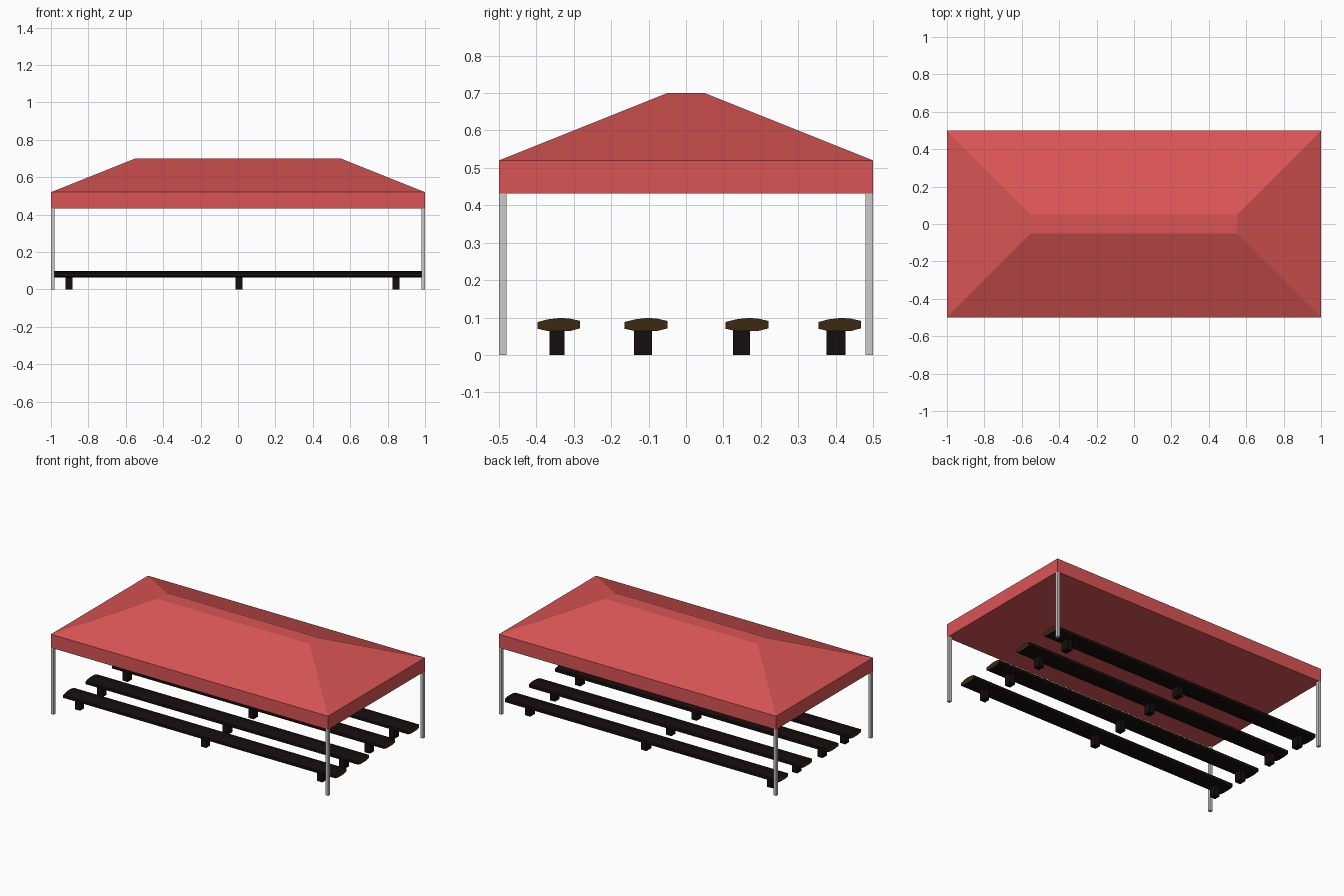
import bpy, bmesh

if "Cube" in bpy.data.objects:
    bpy.data.objects.remove(bpy.data.objects["Cube"])


def material(name, color):
    m = bpy.data.materials.new(name)
    m.diffuse_color = (*color, 1)
    m.use_nodes = True
    m.node_tree.nodes["Principled BSDF"].inputs["Base Color"].default_value = m.diffuse_color
    return m


RED = material("red_canvas", (0.70, 0.09, 0.09))
BARK = material("dark_wood", (0.008, 0.004, 0.004))
CUT = material("cut_wood", (0.045, 0.022, 0.006))


def loft(name, rings, mats=()):
    """Skin equal-length rings of points and cap both ends (caps use the last material)."""
    bm = bmesh.new()
    loops = [[bm.verts.new(p) for p in ring] for ring in rings]
    for a, b in zip(loops, loops[1:]):
        for i in range(len(a)):
            j = (i + 1) % len(a)
            bm.faces.new((a[i], a[j], b[j], b[i]))
    for cap in (loops[0], loops[-1]):
        bm.faces.new(cap).material_index = max(len(mats) - 1, 0)
    bmesh.ops.recalc_face_normals(bm, faces=bm.faces[:])
    me = bpy.data.meshes.new(name)
    bm.to_mesh(me)
    bm.free()
    for m in mats:
        me.materials.append(m)
    ob = bpy.data.objects.new(name, me)
    bpy.context.collection.objects.link(ob)
    return ob


def rect(x0, x1, y0, y1, z):
    return [(x0, y0, z), (x1, y0, z), (x1, y1, z), (x0, y1, z)]


def box(name, x, y, sx, sy, z0, z1, mats=()):
    b = (x - sx / 2, x + sx / 2, y - sy / 2, y + sy / 2)
    return loft(name, [rect(*b, z0), rect(*b, z1)], mats)


# Canopy: straight skirt with a truncated hip roof, closed underneath
loft("canopy", [rect(-1, 1, -0.5, 0.5, 0.432),
                rect(-1, 1, -0.5, 0.5, 0.52),
                rect(-0.55, 0.55, -0.05, 0.05, 0.70)], [RED])

# Corner posts
for sx in (-1, 1):
    for sy in (-1, 1):
        box("corner_post", sx * 0.99, sy * 0.49, 0.02, 0.02, 0, 0.432)

# Benches: long flattened log seats, each on three short legs
SEAT = [(-0.057, 0.070), (-0.030, 0.064), (0.030, 0.064), (0.057, 0.071),
        (0.057, 0.091), (0.030, 0.097), (0.004, 0.099), (-0.030, 0.095), (-0.057, 0.088)]
# (seat centre y, leg centre y, leg width)
BENCHES = [(-0.340, -0.345, 0.040), (-0.107, -0.115, 0.048),
           (0.163, 0.148, 0.045), (0.411, 0.401, 0.050)]
for y, leg_y, leg_w in BENCHES:
    loft("bench_seat", [[(x, y + p, z) for p, z in SEAT] for x in (-0.985, 0.98)], [BARK, CUT])
    for x in (-0.903, 0.006, 0.845):
        box("bench_leg", x, leg_y, 0.038, leg_w, 0, 0.07, [BARK])
